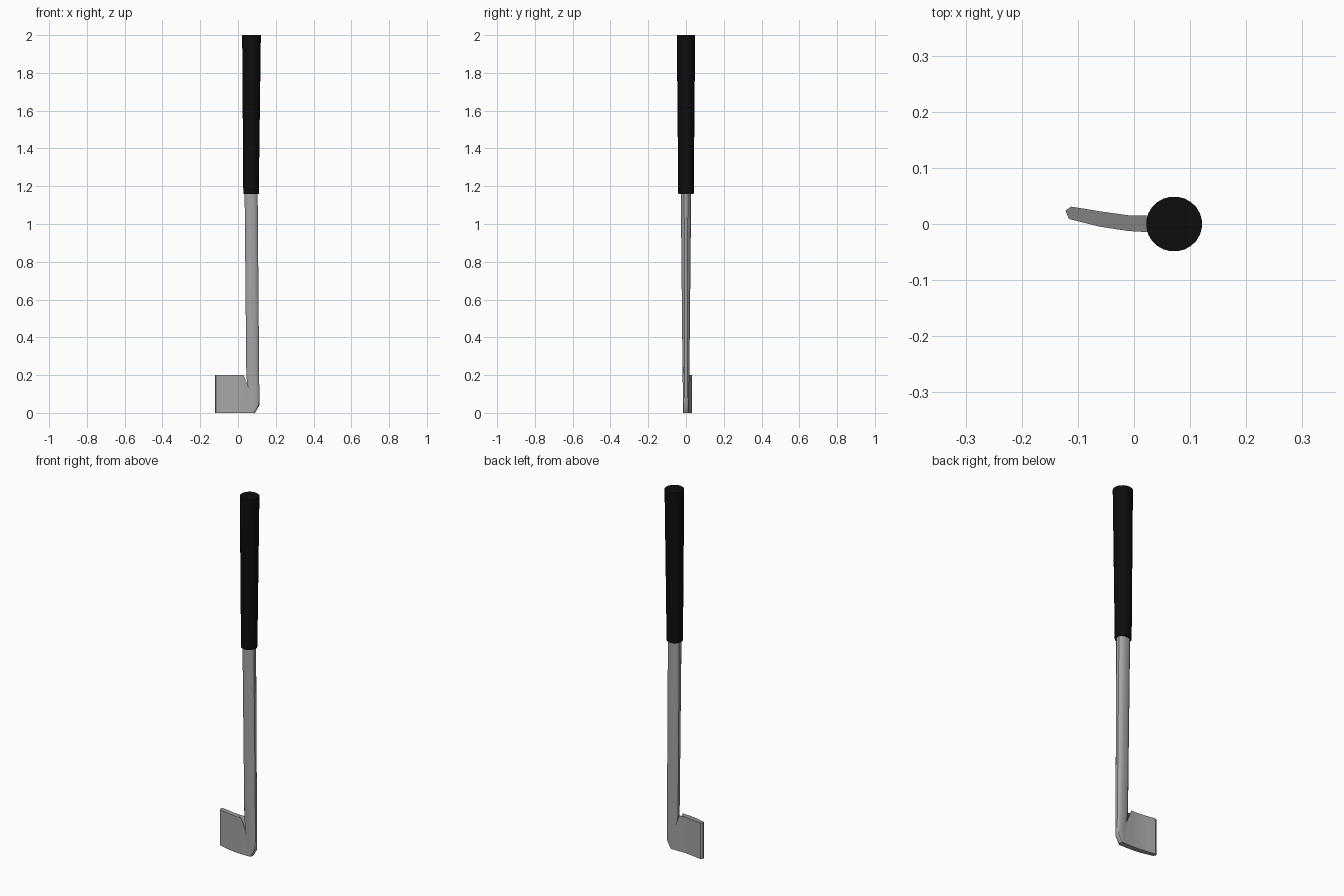
import bpy, bmesh, math

if "Cube" in bpy.data.objects:
    bpy.data.objects.remove(bpy.data.objects["Cube"])


def material(name, value):
    m = bpy.data.materials.new(name)
    m.diffuse_color = (value, value, value, 1)
    m.use_nodes = True
    m.node_tree.nodes["Principled BSDF"].inputs["Base Color"].default_value = m.diffuse_color
    return m


black = material("black rubber", 0.004)
grey = material("grey metal", 0.38)


def loft(name, rings, mat, angle):
    """Skin a list of equal-length point rings and cap both ends."""
    bm = bmesh.new()
    loops = [[bm.verts.new(p) for p in r] for r in rings]
    n = len(loops[0])
    for a, b in zip(loops, loops[1:]):
        for i in range(n):
            j = (i + 1) % n
            bm.faces.new((a[i], a[j], b[j], b[i]))
    bm.faces.new(loops[0][::-1])
    bm.faces.new(loops[-1])
    bmesh.ops.recalc_face_normals(bm, faces=bm.faces)
    me = bpy.data.meshes.new(name)
    bm.to_mesh(me)
    bm.free()
    me.materials.append(mat)
    ob = bpy.data.objects.new(name, me)
    bpy.context.collection.objects.link(ob)
    bpy.context.view_layer.objects.active = ob
    ob.select_set(True)
    bpy.ops.object.shade_smooth_by_angle(angle=math.radians(angle))
    ob.select_set(False)
    return ob


def oval(x0, x1, hy, z, n, power=1.0):
    """Rounded ring between x0 and x1; a power below 1 makes it boxier."""
    pts = []
    for i in range(n):
        t = 2 * math.pi * (i + 0.5) / n
        c, s = math.cos(t), math.sin(t)
        k = math.cos(math.pi / n) ** power
        px = math.copysign(abs(c) ** power, c) / k
        py = math.copysign(abs(s) ** power, s) / k
        px, py = max(-1, min(1, px)), max(-1, min(1, py))
        pts.append(((x0 + x1) / 2 + px * (x1 - x0) / 2, py * hy, z))
    return pts


# Grip: tapered round handle
loft("grip", [oval(0.028, 0.110, 0.041, 1.16, 24),
              oval(0.022, 0.121, 0.0485, 2.0, 24)], black, 40)

# Shaft: oval section that flattens towards the heel, with a chamfered foot
loft("shaft", [oval(0.050, 0.090, 0.0150, 0.0, 12, 0.6),
               oval(0.055, 0.113, 0.0150, 0.04, 12, 0.6),
               oval(0.054, 0.113, 0.0160, 0.10, 12, 0.65),
               oval(0.044, 0.112, 0.0180, 0.20, 12, 0.7),
               oval(0.035, 0.104, 0.0275, 1.165, 12, 0.8)], grey, 35)

# Blade: curved outline pulled straight up
outline = [(0.085, -0.0148), (0.03, -0.0148), (-0.01, -0.0125),
           (-0.06, -0.005), (-0.116, 0.009), (-0.122, 0.024),
           (-0.112, 0.031), (-0.06, 0.0225), (-0.01, 0.0155),
           (0.03, 0.0155), (0.085, 0.0148)]
# the heel end of the top slopes down inside the shaft
loft("blade", [[(x, y, 0.0) for x, y in outline],
               [(x, y, 0.2 if x < 0.05 else 0.06) for x, y in outline]],
     grey, 20)
